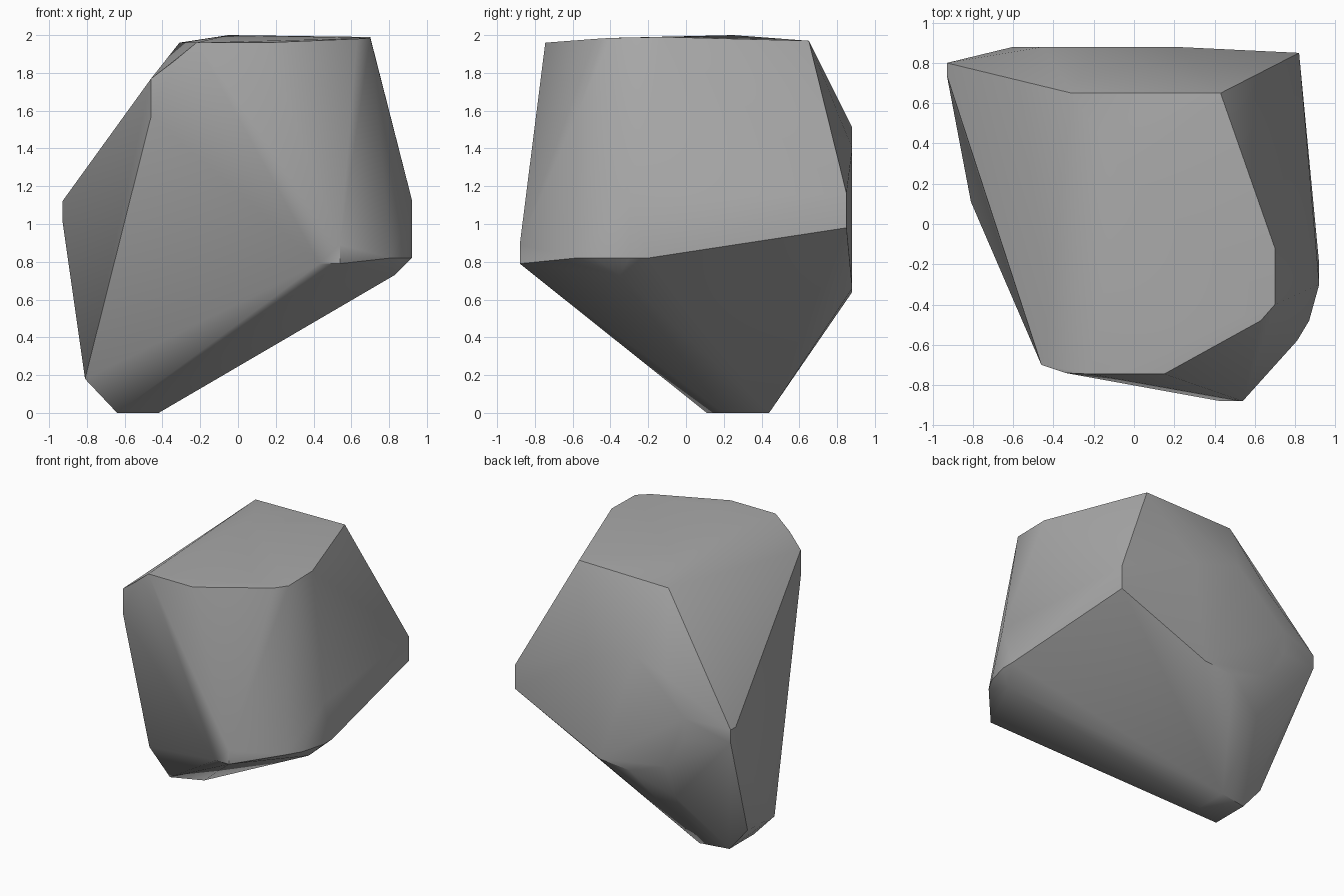
import bpy, bmesh, math

# Remove the default object
cube = bpy.data.objects.get("Cube")
if cube:
    bpy.data.objects.remove(cube, do_unlink=True)

# One stone colour
stone = bpy.data.materials.new("stone_grey")
stone.use_nodes = True
grey = (0.4, 0.4, 0.4, 1)
stone.diffuse_color = grey
stone.node_tree.nodes["Principled BSDF"].inputs["Base Color"].default_value = grey

# Corner groups of the faceted boulder
top = [(-.31, .65, 1.96), (.43, .65, 1.97), (.7, -.12, 1.99), (.7, -.4, 1.985),
       (.63, -.48, 1.98), (.15, -.745, 1.96), (-.22, -.745, 1.96), (-.05, .25, 2)]
front = [(.43, -.88, .79), (.54, -.88, .79), (.54, -.88, .89),
         (-.46, -.7, 1.57), (-.46, -.7, 1.77), (-.34, -.74, 1.86)]
right = [(.92, -.2, .82), (.92, -.3, 1.13), (.92, -.3, .82), (.87, -.48, .82),
         (.81, -.58, .82), (.83, -.35, .73), (.82, .85, .98), (.82, .85, 1.16)]
back = [(.2, .88, 1.4), (-.2, .88, 1.51), (-.45, .88, 1.42), (-.6, .88, 1.15),
        (-.6, .88, .98), (-.45, .88, .75), (-.15, .88, .64), (.1, .88, .66),
        (-.45, .77, .48)]
left = [(-.93, .8, 1.12), (-.93, .74, 1.12), (-.93, .8, 1.02), (-.93, .74, 1.02),
        (-.81, .11, .18), (-.79, .4, .18)]
base = [(-.64, .11, 0), (-.64, .4, 0), (-.42, .44, 0), (-.42, .2, 0)]

# Wrap the corners in a hull and merge the nearly flat facets
bm = bmesh.new()
for corner in top + front + right + back + left + base:
    bm.verts.new(corner)
hull = bmesh.ops.convex_hull(bm, input=bm.verts)
spare = {v for v in hull["geom_interior"] + hull["geom_unused"]
         if isinstance(v, bmesh.types.BMVert)}
bmesh.ops.delete(bm, geom=list(spare), context="VERTS")
bmesh.ops.dissolve_limit(bm, angle_limit=math.radians(2), verts=bm.verts, edges=bm.edges)
bmesh.ops.recalc_face_normals(bm, faces=bm.faces)

mesh = bpy.data.meshes.new("boulder")
bm.to_mesh(mesh)
bm.free()
mesh.materials.append(stone)
boulder = bpy.data.objects.new("boulder", mesh)
bpy.context.collection.objects.link(boulder)

# Soft facets with crisp main edges
bpy.ops.object.select_all(action="DESELECT")
boulder.select_set(True)
bpy.context.view_layer.objects.active = boulder
bpy.ops.object.shade_smooth_by_angle(angle=math.radians(35))
